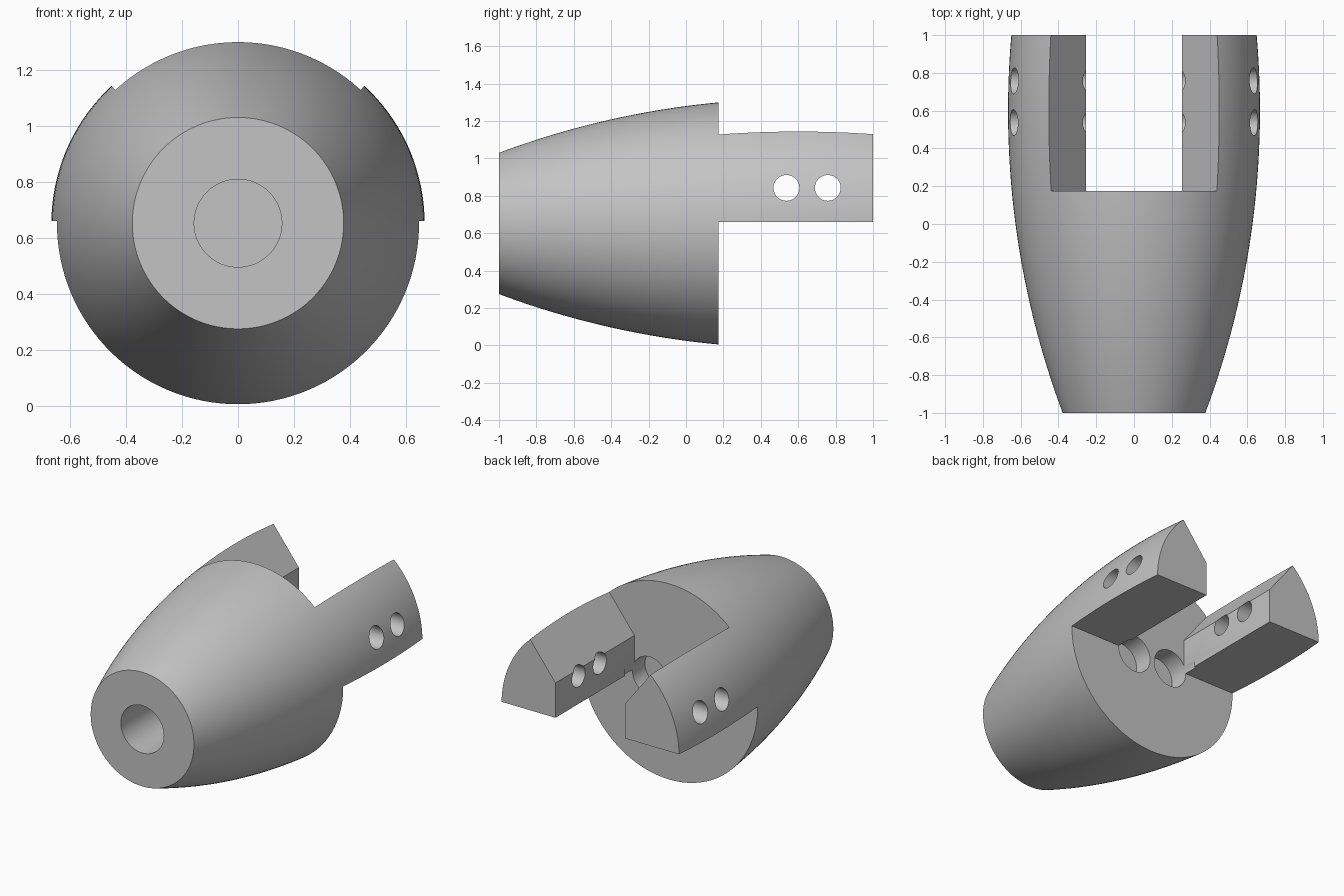
import bpy, bmesh, math
from mathutils import Matrix, Vector

if "Cube" in bpy.data.objects:
    bpy.data.objects.remove(bpy.data.objects["Cube"], do_unlink=True)

AXIS_Z = 0.652       # height of the turning axis
SHOULDER = 0.175     # where the solid body ends and the prongs begin
PEAK_Y, PEAK_R, ARC = 0.6, 0.667, 4.57

grey = bpy.data.materials.new("plain grey")
grey.use_nodes = True
color = (0.55, 0.55, 0.55, 1)
grey.diffuse_color = color
grey.node_tree.nodes["Principled BSDF"].inputs["Base Color"].default_value = color


def make(name, bm):
    bmesh.ops.recalc_face_normals(bm, faces=bm.faces)
    mesh = bpy.data.meshes.new(name)
    bm.to_mesh(mesh)
    bm.free()
    mesh.materials.append(grey)
    obj = bpy.data.objects.new(name, mesh)
    bpy.context.collection.objects.link(obj)
    return obj


def lathe(name, rings, segments=128):
    """Barrel turned about the y axis, with flat ends."""
    bm = bmesh.new()
    loops = []
    for i in range(rings + 1):
        y = -1 + 2 * i / rings
        r = PEAK_R - ARC + math.sqrt(ARC ** 2 - (y - PEAK_Y) ** 2)
        angles = [math.tau * k / segments for k in range(segments)]
        loops.append([bm.verts.new((r * math.cos(a), y, AXIS_Z + r * math.sin(a)))
                      for a in angles])
    for a, b in zip(loops, loops[1:]):
        for k in range(segments):
            n = (k + 1) % segments
            bm.faces.new((a[k], a[n], b[n], b[k]))
    bm.faces.new(loops[0])
    bm.faces.new(loops[-1])
    return make(name, bm)


def prism(name, outline, y0, y1):
    """Outline in x and z, extruded along y."""
    bm = bmesh.new()
    face = bm.faces.new([bm.verts.new((x, y0, z)) for x, z in outline])
    new = bmesh.ops.extrude_face_region(bm, geom=[face])["geom"]
    bmesh.ops.translate(bm, vec=(0, y1 - y0, 0),
                        verts=[v for v in new if isinstance(v, bmesh.types.BMVert)])
    return make(name, bm)


def drill(name, start, end, radius, segments=48):
    start, end = Vector(start), Vector(end)
    turn = (end - start).to_track_quat('Z', 'Y').to_matrix().to_4x4()
    bm = bmesh.new()
    bmesh.ops.create_cone(bm, cap_ends=True, segments=segments, radius1=radius,
                          radius2=radius, depth=(end - start).length,
                          matrix=Matrix.Translation((start + end) / 2) @ turn)
    return make(name, bm)


body = lathe("forked_body", 40)

# Everything below the prongs, and the slot with flared upper walls between them
right_side = [(0.255, 0.4), (0.255, 0.89), (0.66, 1.413)]
slot = right_side + [(-x, z) for x, z in reversed(right_side)]
cutters = [
    prism("underside_cut", [(-1, -0.5), (1, -0.5), (1, 0.66), (-1, 0.66)], SHOULDER, 1.5),
    prism("slot_cut", slot, SHOULDER, 1.5),
    drill("front_bore_cut", (0, -1.2, AXIS_Z), (0, -0.4, AXIS_Z), 0.157),
]
# Twin blind sockets in the shoulder
for side in (-1, 1):
    x = side * 0.143
    cutters.append(drill("socket_cut", (x, SHOULDER - 0.13, AXIS_Z),
                         (x, SHOULDER + 0.1, AXIS_Z), 0.126))
# Cross holes through both prongs
for y in (0.537, 0.758):
    cutters.append(drill("pin_hole_cut", (-1, y, 0.842), (1, y, 0.842), 0.069))

bpy.ops.object.select_all(action='DESELECT')
body.select_set(True)
bpy.context.view_layer.objects.active = body
for cutter in cutters:
    cutter.hide_render = True
    mod = body.modifiers.new(cutter.name, 'BOOLEAN')
    mod.operation, mod.solver, mod.object = 'DIFFERENCE', 'EXACT', cutter
    bpy.ops.object.modifier_apply(modifier=mod.name)
    bpy.data.objects.remove(cutter, do_unlink=True)

bpy.ops.object.shade_smooth_by_angle(angle=math.radians(30))
